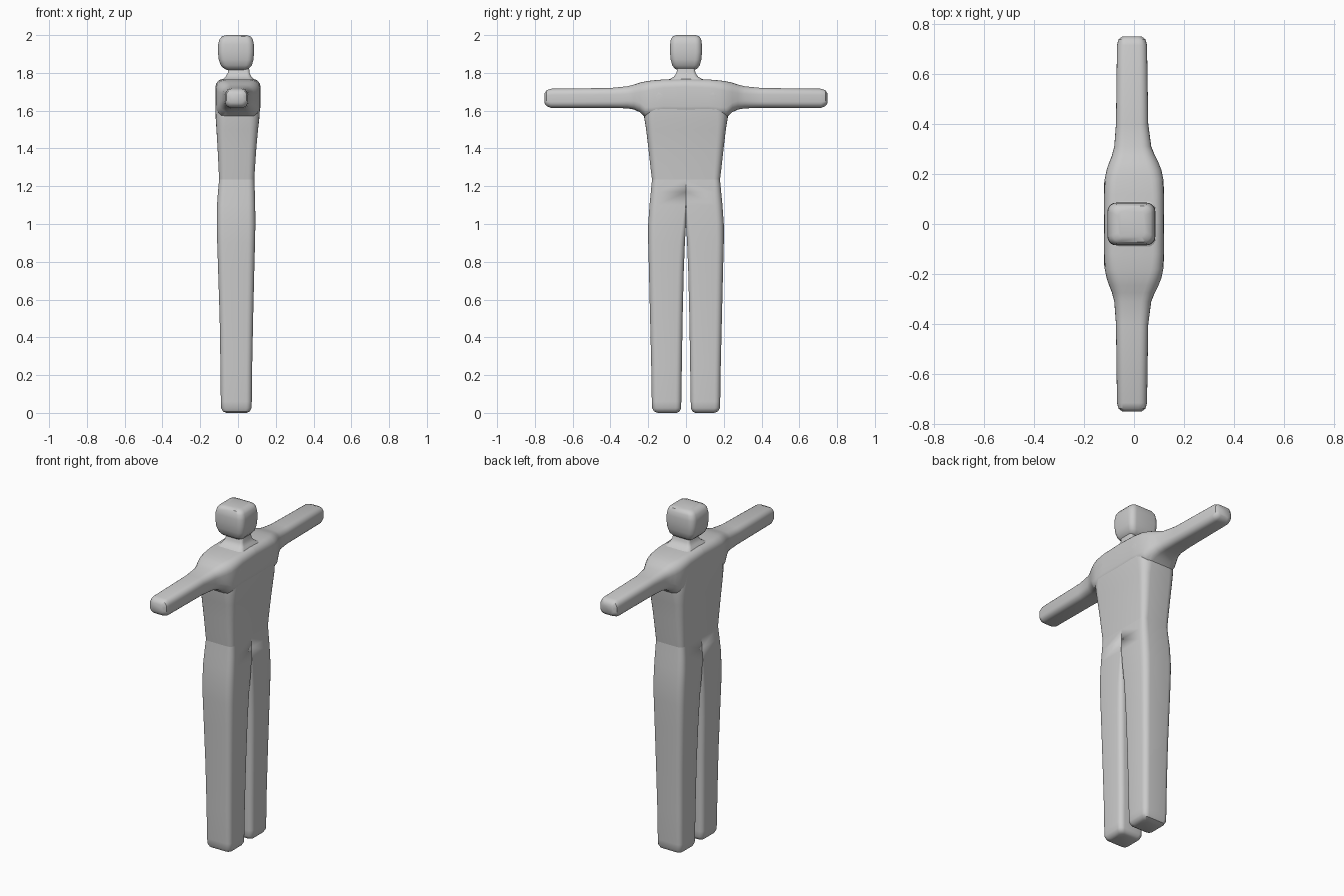
import bpy, bmesh, math


def ring(u0, u1, v0, v1, r, r_in, n=5):
    """Rounded rectangle; r_in is the radius of the two corners on the v0 side."""
    pts = []
    corners = [(u1, v1, -1, -1, 0, r), (u0, v1, 1, -1, 90, r),
               (u0, v0, 1, 1, 180, r_in), (u1, v0, -1, 1, 270, r_in)]
    for u, v, su, sv, start, rad in corners:
        for i in range(n + 1):
            a = math.radians(start + 90 * i / n)
            pts.append((u + su * rad + rad * math.cos(a),
                        v + sv * rad + rad * math.sin(a)))
    return pts


def loft(name, axis, sections, mirror=False):
    """Skin rounded-rectangle sections (t, u0, u1, v0, v1, r[, r_in])."""
    bm = bmesh.new()
    rings = []
    for t, u0, u1, v0, v1, r, *rest in sections:
        pts = ring(u0, u1, v0, v1, r, rest[0] if rest else r)
        rings.append([bm.verts.new((u, v, t) if axis == 'Z' else (u, t, v))
                      for u, v in pts])
    for a, b in zip(rings, rings[1:]):
        for i in range(len(a)):
            j = (i + 1) % len(a)
            bm.faces.new((a[i], a[j], b[j], b[i]))
    bm.faces.new(rings[0])
    bm.faces.new(rings[-1])
    bmesh.ops.remove_doubles(bm, verts=bm.verts, dist=1e-5)
    bmesh.ops.recalc_face_normals(bm, faces=bm.faces)
    mesh = bpy.data.meshes.new(name)
    bm.to_mesh(mesh)
    bm.free()
    ob = bpy.data.objects.new(name, mesh)
    bpy.context.collection.objects.link(ob)
    bpy.ops.object.select_all(action='DESELECT')
    ob.select_set(True)
    bpy.context.view_layer.objects.active = ob
    bpy.ops.object.shade_smooth_by_angle(angle=math.radians(38))
    if mirror:
        m = ob.modifiers.new("mirror", 'MIRROR')
        m.use_axis = (False, True, False)
        m.use_mirror_merge = False
    return ob


# hips and legs: one half, the inner corners open up below the crotch
loft("leg", 'Z', [
    (1.235, -.100, .086, 0, .180, .032, 0),
    (1.17, -.106, .089, 0, .186, .035, 0),
    (1.10, -.111, .091, 0, .193, .037, .003),
    (1.00, -.112, .092, 0, .200, .038, .020),
    (0.90, -.110, .090, .006, .200, .037, .028),
    (0.75, -.105, .086, .012, .196, .035, .030),
    (0.50, -.097, .080, .018, .190, .033, .030),
    (0.25, -.093, .075, .022, .184, .031, .030),
    (0.06, -.091, .073, .025, .181, .030, .030),
    (0.025, -.089, .071, .026, .179, .028, .028),
    (0.008, -.080, .062, .034, .170, .024, .024),
    (0.0, -.062, .046, .048, .150, .020, .020)], mirror=True)

# torso
loft("torso", 'Z', [
    (1.235, -.100, .086, -.180, .180, .032),
    (1.30, -.103, .090, -.188, .188, .036),
    (1.40, -.108, .097, -.199, .199, .040),
    (1.50, -.114, .106, -.211, .211, .045),
    (1.56, -.118, .113, -.221, .221, .055),
    (1.61, -.120, .116, -.225, .225, .065),
    (1.68, -.118, .119, -.205, .205, .055),
    (1.725, -.113, .117, -.185, .185, .05),
    (1.75, -.098, .102, -.165, .165, .045)])

# shoulders flaring into the arms
loft("arm", 'Y', [
    (0.0, -.119, .119, 1.58, 1.768, .042),
    (0.12, -.119, .119, 1.58, 1.765, .044),
    (0.18, -.117, .117, 1.57, 1.760, .048),
    (0.215, -.110, .110, 1.565, 1.755, .052),
    (0.245, -.100, .098, 1.592, 1.748, .050),
    (0.275, -.088, .083, 1.606, 1.738, .045),
    (0.31, -.079, .069, 1.612, 1.729, .040),
    (0.40, -.072, .057, 1.615, 1.720, .034),
    (0.715, -.068, .052, 1.615, 1.716, .032),
    (0.738, -.062, .046, 1.624, 1.708, .028),
    (0.75, -.046, .030, 1.640, 1.690, .018)], mirror=True)

# neck, spreading onto the shoulders
loft("neck", 'Z', [
    (1.75, -.088, .090, -.130, .130, .03),
    (1.768, -.078, .082, -.085, .085, .025),
    (1.78, -.066, .070, -.064, .064, .02),
    (1.80, -.054, .061, -.050, .050, .015),
    (1.84, -.052, .058, -.045, .045, .015)])

# head
loft("head", 'Z', [
    (1.815, -.058, .046, -.046, .046, .020),
    (1.825, -.076, .060, -.062, .062, .025),
    (1.84, -.091, .073, -.073, .073, .030),
    (1.87, -.102, .082, -.081, .081, .033),
    (1.91, -.106, .085, -.085, .085, .034),
    (1.95, -.105, .084, -.084, .084, .034),
    (1.978, -.098, .078, -.080, .080, .032),
    (1.993, -.085, .067, -.071, .071, .028),
    (2.0, -.062, .044, -.052, .052, .020)])
